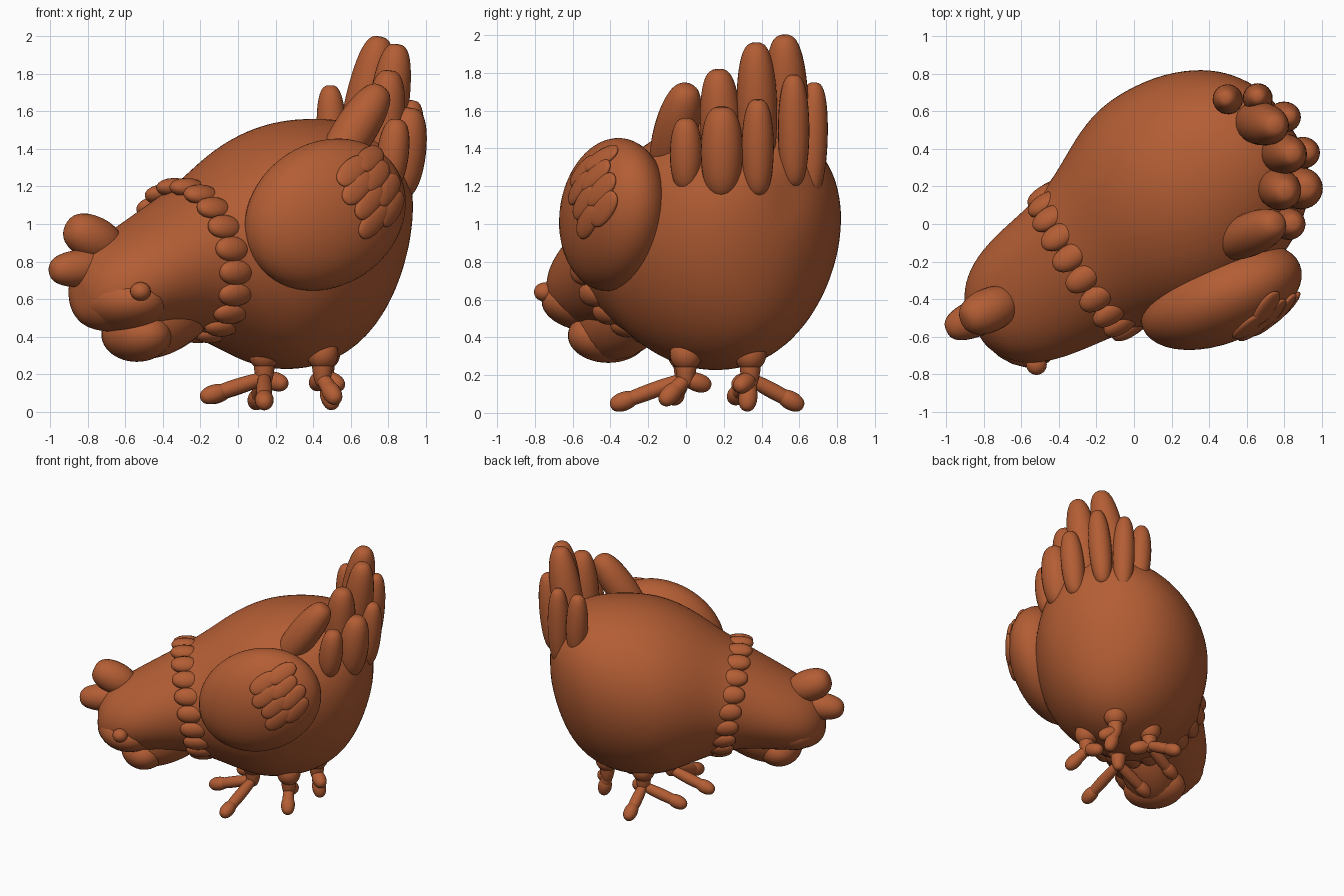
import bpy, bmesh, math
from mathutils import Vector, Matrix

cube = bpy.data.objects.get("Cube")
if cube:
    bpy.data.objects.remove(cube, do_unlink=True)

mat = bpy.data.materials.new("terracotta")
mat.use_nodes = True
COLOUR = (0.45, 0.11, 0.034, 1)
mat.diffuse_color = COLOUR
mat.node_tree.nodes["Principled BSDF"].inputs["Base Color"].default_value = COLOUR

# Body frame: forward runs tail to head, side points to the wing
CENTRE = Vector((0.3, 0.15, 0))
FWD = Vector((-0.845, -0.535, 0))
SIDE = Vector((0.535, -0.845, 0))
UP = Vector((0, 0, 1))


def at(s, t, z):
    return CENTRE + FWD * s + SIDE * t + UP * z


def frame(x, y, z, pos):
    m = Matrix((x, y, z)).transposed().to_4x4()
    m.translation = pos
    return m


def finish(name, bm):
    bmesh.ops.recalc_face_normals(bm, faces=bm.faces)
    for f in bm.faces:
        f.smooth = True
    me = bpy.data.meshes.new(name)
    bm.to_mesh(me)
    bm.free()
    me.materials.append(mat)
    ob = bpy.data.objects.new(name, me)
    bpy.context.collection.objects.link(ob)
    return ob


def blob(name, matrix, radii, fullness=0.0, seg=24):
    """Ellipsoid; fullness keeps it wide towards the two ends of local z."""
    bm = bmesh.new()
    bmesh.ops.create_uvsphere(bm, u_segments=seg, v_segments=seg, radius=1)
    for v in bm.verts:
        r = math.hypot(v.co.x, v.co.y)
        if r > 0.001:
            k = r ** -fullness
            v.co.x *= k
            v.co.y *= k
        v.co = matrix @ Vector(c * q for c, q in zip(v.co, radii))
    return finish(name, bm)


def pod(name, a, b, r, fullness=0.35):
    """Rounded feather or toe running from a to b."""
    a, b = Vector(a), Vector(b)
    d = b - a
    m = d.to_track_quat("Z", "Y").to_matrix().to_4x4()
    m.translation = (a + b) / 2
    return blob(name, m, (r, r, d.length / 2), fullness)


def loft(name, rows, seg=24):
    """Closed skin over egg-shaped rings: distance, half width, top, bottom."""
    bm = bmesh.new()
    rings = []
    for s, w, top, low in rows:
        mid, h = (top + low) / 2, (top - low) / 2
        rear = min(1, max(0, 0.7 - s))
        ring = []
        for i in range(seg):
            c, n = math.cos(math.tau * i / seg), math.sin(math.tau * i / seg)
            # Widest above the middle and leaning away from the wing
            t = w * c * (1 + 0.13 * rear * n) - 0.045 * rear
            ring.append(bm.verts.new(at(s, t, mid + h * n)))
        rings.append(ring)
    for p, q in zip(rings, rings[1:]):
        for i in range(seg):
            j = (i + 1) % seg
            bm.faces.new((p[i], p[j], q[j], q[i]))
    for ring in (rings[0], rings[-1]):
        pole = bm.verts.new(sum((v.co for v in ring), Vector()) / seg)
        for i in range(seg):
            bm.faces.new((ring[i], ring[(i + 1) % seg], pole))
    ob = finish(name, bm)
    skin = ob.modifiers.new("smooth_skin", "SUBSURF")
    skin.levels = skin.render_levels = 2
    return ob


# Body, neck and head in one skin
loft("body", [
    (-0.65, 0.14, 1.28, 0.95), (-0.61, 0.27, 1.4, 0.76), (-0.52, 0.41, 1.49, 0.52),
    (-0.38, 0.52, 1.55, 0.34), (-0.18, 0.605, 1.575, 0.235), (0.05, 0.64, 1.56, 0.21),
    (0.22, 0.625, 1.51, 0.24), (0.4, 0.555, 1.42, 0.32), (0.6, 0.45, 1.27, 0.4),
    (0.8, 0.41, 1.15, 0.43), (1.0, 0.38, 1.03, 0.42), (1.17, 0.325, 0.93, 0.42),
    (1.29, 0.23, 0.84, 0.44), (1.35, 0.11, 0.72, 0.52)])

# Beak, lower jaw, eye and comb
blob("upper_beak", frame(FWD, -SIDE, -UP, at(1.115, 0.02, 0.59)), (0.235, 0.325, 0.165))
pod("lower_jaw", at(0.55, 0.02, 0.66), at(1.15, 0.03, 0.38), 0.21, 0.2)
blob("jaw_tip", frame(FWD, -SIDE, -UP, at(1.01, 0.025, 0.41)), (0.17, 0.23, 0.145))
blob("eye", Matrix.Translation((-0.52, -0.75, 0.64)), (0.055, 0.055, 0.05))
pod("comb_upper", (-0.64, -0.4, 0.86), (-0.91, -0.52, 0.99), 0.118, 0.3)
pod("comb_lower", (-0.66, -0.42, 0.78), (-1.0, -0.57, 0.75), 0.1, 0.3)

# Scalloped collar around the neck, tipped forward at the top
LOBES = 20
for i in range(LOBES):
    a = math.tau * (i + 0.5) / LOBES
    out = SIDE * math.cos(a) + UP * math.sin(a)
    pos = at(0.645 + 0.075 * math.sin(a), 0.425 * math.cos(a), 0.805 + 0.395 * math.sin(a))
    tangent = out.cross(FWD)
    blob(f"collar_feather_{i + 1}", frame(tangent, out, FWD, pos), (0.068, 0.05, 0.1), 0.1, 16)

# Tail fan: base, tip, radius
TAIL = [
    ((0.6, 0.55, 1.25), (0.76, 0.52, 2.0), 0.115),
    ((0.75, 0.38, 1.25), (0.85, 0.37, 1.96), 0.108),
    ((0.74, 0.2, 1.2), (0.81, 0.17, 1.82), 0.11),
    ((0.47, -0.12, 1.26), (0.77, 0.01, 1.73), 0.115),
    ((0.51, 0.66, 1.25), (0.49, 0.67, 1.74), 0.08),
    ((0.77, 0.57, 1.2), (0.83, 0.57, 1.79), 0.083),
    ((0.87, 0.38, 1.15), (0.93, 0.38, 1.66), 0.085),
    ((0.86, 0.19, 1.14), (0.92, 0.19, 1.62), 0.112),
    ((0.8, 0.0, 1.18), (0.85, 0.0, 1.56), 0.085),
    ((0.66, 0.66, 1.15), (0.66, 0.68, 1.75), 0.08)]
for i, (base, tip, r) in enumerate(TAIL):
    pod(f"tail_feather_{i + 1}", base, tip, r)

# Wing with a cluster of overlapping feathers on its outer face
wing = Matrix.Translation((0.465, -0.385, 1.05)) @ Matrix.Rotation(math.radians(22), 4, "Z") \
    @ Matrix.Rotation(math.radians(-28), 4, "Y")
RADII = Vector((0.47, 0.25, 0.385))
blob("wing", wing, RADII, 0, 40)
n = 0
for row, z in enumerate((-0.12, -0.02, 0.08, 0.17)):
    for x in (0.15, 0.29):
        x += 0.025 * (row % 2)
        y = -RADII.y * math.sqrt(1 - (x / RADII.x) ** 2 - (z / RADII.z) ** 2)
        p = Vector((x, y, z))
        normal = Vector(c / r ** 2 for c, r in zip(p, RADII)).normalized()
        along = Vector((1, 0, 0.25))
        along = (along - normal * along.dot(normal)).normalized()
        n += 1
        blob(f"wing_feather_{n}", wing @ frame(along.cross(normal), normal, along, p),
             (0.064, 0.025, 0.115), 0.2, 16)

# Four legs with splayed toes
FEET = {
    "front_right": ((0.14, -0.01, 0.18), [(0.14, -0.4, 0.035), (-0.2, -0.07, 0.07)]),
    "back_right": ((0.14, 0.34, 0.18), [(0.09, 0.62, 0.03), (-0.18, 0.25, 0.07),
                                        (0.26, 0.26, 0.14)]),
    "front_left": ((0.45, 0.0, 0.18), [(0.53, -0.13, 0.05), (0.41, 0.13, 0.14)]),
    "back_left": ((0.46, 0.34, 0.18), [(0.51, 0.32, 0.01), (0.56, 0.27, 0.13)])}
for side, (ankle, tips) in FEET.items():
    ankle = Vector(ankle)
    pod(f"{side}_leg", ankle - UP * 0.05, ankle + UP * 0.3, 0.058)
    blob(f"{side}_thigh", Matrix.Translation(ankle + UP * 0.13), (0.085, 0.085, 0.09))
    for i, tip in enumerate(tips):
        tip = Vector(tip)
        d = (tip - ankle).normalized()
        pod(f"{side}_toe_{i + 1}", ankle - d * 0.04, tip, 0.042)
        pod(f"{side}_toe_pad_{i + 1}", tip - d * 0.15, tip, 0.05, 0.2)
